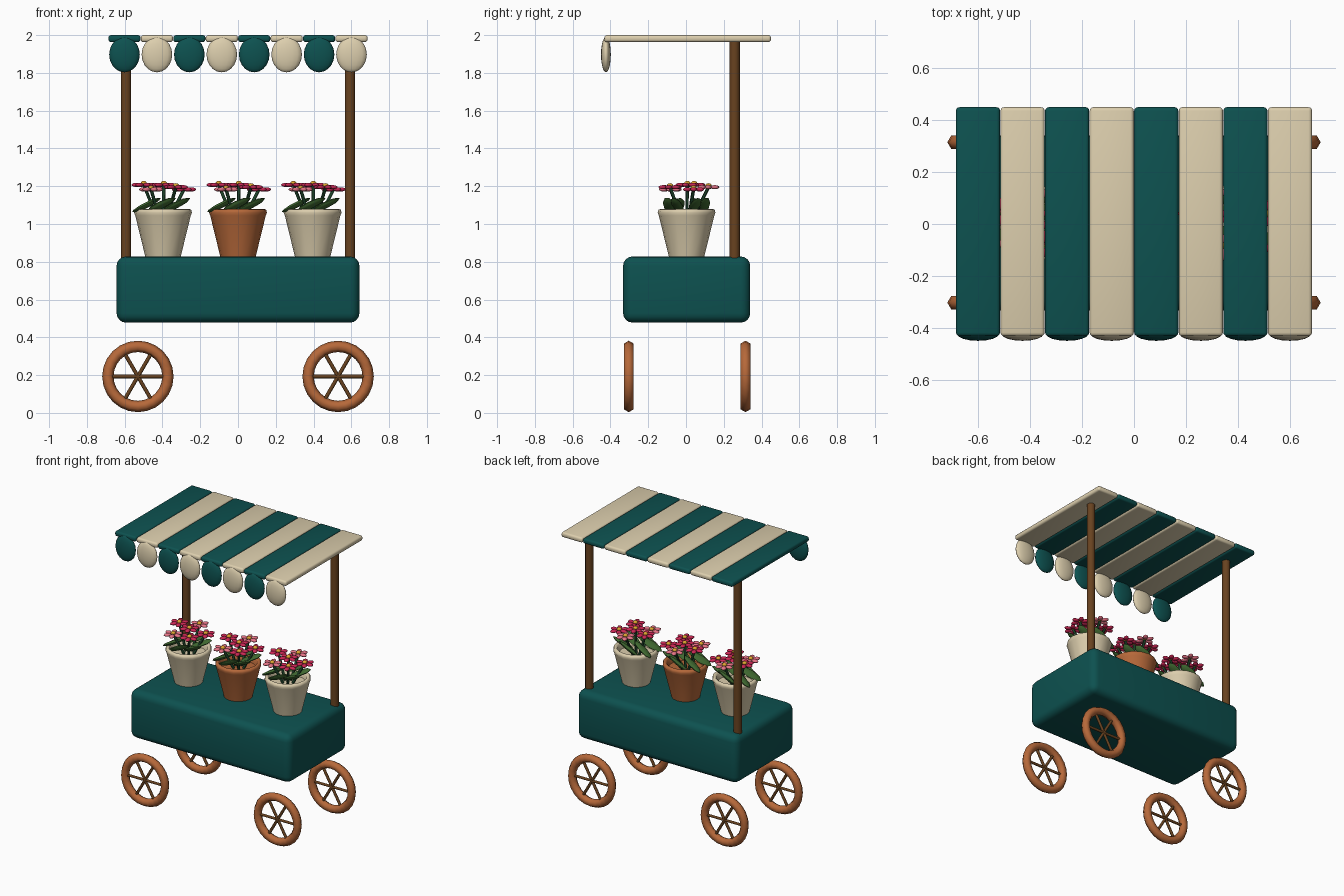
import bpy, bmesh, math
from mathutils import Matrix, Vector, Euler

if "Cube" in bpy.data.objects:
    bpy.data.objects.remove(bpy.data.objects["Cube"])

def mat(name, c):
    m = bpy.data.materials.new(name)
    m.diffuse_color = (*c, 1)
    m.use_nodes = True
    m.node_tree.nodes["Principled BSDF"].inputs["Base Color"].default_value = m.diffuse_color
    return m

TEAL = mat("teal", (0.004, 0.083, 0.08))
CREAM = mat("cream", (0.72, 0.62, 0.42))
CLAY = mat("terracotta", (0.47, 0.14, 0.042))
WOOD = mat("dark wood", (0.14, 0.055, 0.014))
CRIMSON = mat("crimson", (0.60, 0.02, 0.09))
PINK = mat("light pink", (0.82, 0.18, 0.25))
YELLOW = mat("yellow", (0.75, 0.38, 0.03))
LEAF = mat("leaf green", (0.05, 0.14, 0.03))
STEM = mat("stem green", (0.012, 0.055, 0.022))

def finish(name, bm, material, angle=45):
    bmesh.ops.recalc_face_normals(bm, faces=bm.faces)
    me = bpy.data.meshes.new(name)
    bm.to_mesh(me)
    bm.free()
    me.materials.append(material)
    for p in me.polygons:
        p.use_smooth = True
    me.set_sharp_from_angle(angle=math.radians(angle))
    ob = bpy.data.objects.new(name, me)
    bpy.context.collection.objects.link(ob)
    return ob

def box(name, lo, hi, bevel, segs, material):
    lo, hi = Vector(lo), Vector(hi)
    bm = bmesh.new()
    bmesh.ops.create_cube(bm, size=1, matrix=Matrix.LocRotScale((lo + hi) / 2, None, hi - lo))
    bmesh.ops.bevel(bm, geom=bm.edges[:], offset=bevel, segments=segs, profile=0.5, affect='EDGES')
    return finish(name, bm, material)

def add_ball(bm, loc, radii, rot=(0, 0, 0), u=12, v=8):
    bmesh.ops.create_uvsphere(bm, u_segments=u, v_segments=v, radius=1,
                              matrix=Matrix.LocRotScale(Vector(loc), Euler(rot), Vector(radii)))

def add_rod(bm, a, b, r, sides=8):
    a, b = Vector(a), Vector(b)
    q = (b - a).to_track_quat('Z', 'Y')
    bmesh.ops.create_cone(bm, cap_ends=True, segments=sides, radius1=r, radius2=r,
                          depth=(b - a).length, matrix=Matrix.LocRotScale((a + b) / 2, q, None))

def lathe(bm, profile, sides, closed=False):
    # rings of (radius, height) around z
    rings = [[bm.verts.new((r * math.cos(t), r * math.sin(t), z))
              for t in (math.tau * i / sides for i in range(sides))] for r, z in profile]
    pairs = list(zip(rings, rings[1:])) + ([(rings[-1], rings[0])] if closed else [])
    for a, b in pairs:
        for i in range(sides):
            j = (i + 1) % sides
            bm.faces.new((a[i], a[j], b[j], b[i]))
    if not closed:
        bm.faces.new(rings[0])
        bm.faces.new(rings[-1])

# cart body
box("cart_body", (-0.643, -0.333, 0.478), (0.643, 0.34, 0.828), 0.05, 4, TEAL)

# wheels: six-sided torus rims with three crossing spokes
for sx, xn in ((-1, "left"), (1, "right")):
    for y, yn in ((-0.303, "front"), (0.315, "back")):
        c = Vector((sx * 0.53, y, 0.193))
        bm = bmesh.new()
        section = [(0.159 + 0.03 * math.cos(k * math.tau / 6), 0.03 * math.sin(k * math.tau / 6))
                   for k in range(6)]
        lathe(bm, section, 24, closed=True)
        bm.transform(Matrix.Translation(c) @ Matrix.Rotation(math.pi / 2, 4, 'X'))
        finish(f"{yn}_{xn}_wheel_rim", bm, CLAY, 70)
        bm = bmesh.new()
        for k in range(3):
            d = Vector((math.cos(k * math.pi / 3), 0, math.sin(k * math.pi / 3))) * 0.15
            add_rod(bm, c - d, c + d, 0.01, 6)
        finish(f"{yn}_{xn}_wheel_spokes", bm, WOOD, 70)

# canopy posts
for sx, xn in ((-1, "left"), (1, "right")):
    bm = bmesh.new()
    add_rod(bm, (sx * 0.593, 0.257, 0.8), (sx * 0.593, 0.257, 1.975), 0.028, 10)
    finish(f"{xn}_post", bm, WOOD)

# striped canopy with hanging scallops
for i in range(8):
    x = -0.601 + i * 0.1717
    m = CREAM if i % 2 else TEAL
    box(f"canopy_stripe_{i + 1}", (x - 0.085, -0.432, 1.963), (x + 0.085, 0.45, 2.0), 0.014, 3, m)
    bm = bmesh.new()
    add_ball(bm, (x, -0.424, 1.897), (0.081, 0.026, 0.094), u=16, v=10)
    finish(f"canopy_scallop_{i + 1}", bm, m, 80)

# potted flowers
POT = [(0.094, 0.828), (0.147, 1.045), (0.153, 1.06), (0.149, 1.076), (0.135, 1.08),
       (0.124, 1.07), (0.118, 1.03)]
for n, (px, m) in enumerate(((-0.397, CREAM), (0.0, CLAY), (0.395, CREAM)), 1):
    move = Matrix.Translation((px, 0.003, 0))
    parts = {k: bmesh.new() for k in ("pot", "stems", "leaves", "centres", "crimson", "pink")}
    lathe(parts["pot"], POT, 16)
    for i in range(6):
        a = math.tau * i / 6 + 0.5
        # drooping leaves, all leaning the same way
        add_ball(parts["leaves"], (0.09 * math.cos(a) - 0.01, 0.095 * math.sin(a), 1.10),
                 (0.085, 0.034, 0.014), (0.5 * math.sin(a), -0.45, 0.25 * math.sin(2 * a)), 8, 6)
    for i in range(6):
        # one flower in the middle, five around it
        a = math.tau * i / 5 + 0.3
        r = 0.112 if i < 5 else 0.0
        top = Vector((r * math.cos(a) + 0.004, r * math.sin(a) + 0.004, 1.195 + 0.012 * (i % 3 - 1)))
        add_rod(parts["stems"], (0.3 * top.x, 0.3 * top.y, 1.03), top, 0.009, 6)
        add_ball(parts["centres"], top + Vector((0, 0, 0.008)), (0.017, 0.017, 0.013), u=8, v=6)
        petals = parts["pink" if i in (1, 3) else "crimson"]
        for k in range(6):
            b = math.tau * k / 6 + i
            add_ball(petals, top + Vector((0.038 * math.cos(b), 0.038 * math.sin(b), 0)),
                     (0.027, 0.018, 0.011), (0, 0, b), 8, 6)
    mats = {"pot": m, "stems": STEM, "leaves": LEAF, "centres": YELLOW,
            "crimson": CRIMSON, "pink": PINK}
    names = {"pot": "flower_pot", "stems": "flower_stems", "leaves": "plant_leaves",
             "centres": "flower_centres", "crimson": "crimson_petals", "pink": "pink_petals"}
    for k, bm in parts.items():
        bm.transform(move)
        finish(f"{names[k]}_{n}", bm, mats[k], 60)
